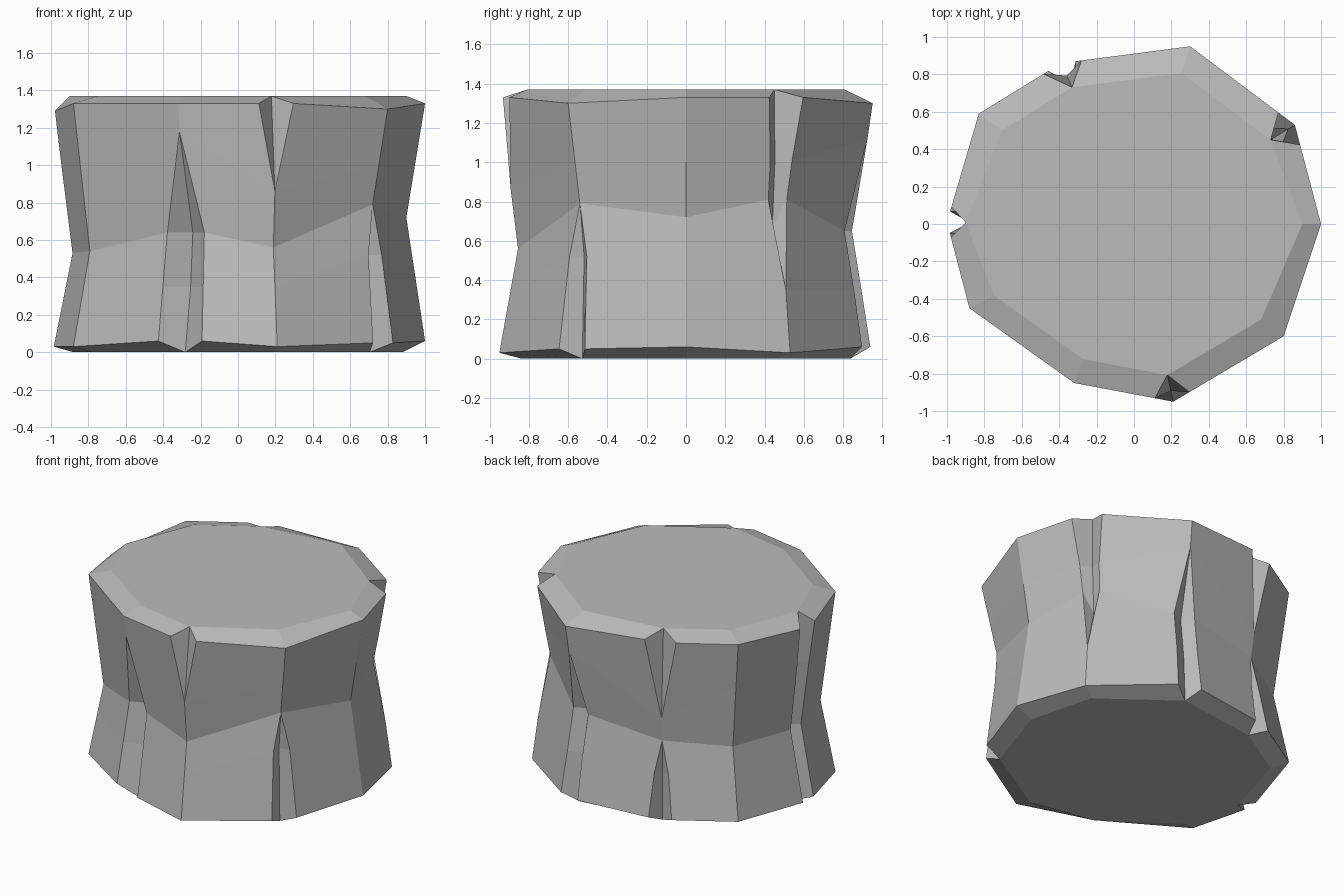
import bpy
import bmesh
from mathutils import Vector

cube = bpy.data.objects.get("Cube")
if cube:
    bpy.data.objects.remove(cube)

HEIGHT = 1.37
WAIST_SCALE = 0.9

# Corner outline, clockwise: x, y, foot height, waist height, upper rim height
CORNERS = [
    (1, 0, .06, .72, 1.33), (.8, -.6, .05, .79, 1.3),
    (.21, -.95, .03, .56, 1.33), (-.32, -.85, .06, .64, 1.33),
    (-.88, -.45, .03, .54, 1.33), (-1, .01, .03, .53, 1.29),
    (-.83, .59, .05, .55, 1.33), (-.39, .86, .05, .58, 1.33),
    (.3, .95, .06, .65, 1.3), (.86, .53, .03, .81, 1.33),
]

# Cracks by corner: half widths at foot, low, waist, upper and rim
CRACKS = {
    1: (.09, .06, 0, 0, 0),
    2: (0, 0, 0, 0, .1),
    3: (.13, .12, .11, 0, 0),
    5: (.06, .06, .06, .07, .085),
    7: (.08, .05, 0, 0, .11),
    8: (.09, .08, .08, 0, 0),
    9: (0, 0, .06, .07, .11),
}
LOW_HEIGHT = {1: .52}
UPPER_HEIGHT = {2: .86, 3: 1.18, 7: .75, 8: 1.12}
CRACK_DROP = {9: .14}


def make_material(name, colour):
    mat = bpy.data.materials.new(name)
    mat.use_nodes = True
    mat.diffuse_color = colour
    mat.node_tree.nodes["Principled BSDF"].inputs["Base Color"].default_value = colour
    return mat


def flat(index):
    x, y = CORNERS[index % len(CORNERS)][:2]
    return Vector((x, y, 0))


def at(point, scale, z):
    return Vector((point.x * scale, point.y * scale, z))


def corner_columns(i):
    """Return left side, crack floor and right side columns of one corner."""
    corner = flat(i)
    foot, waist, rim = CORNERS[i][2:]
    low = LOW_HEIGHT.get(i, .35)
    upper = UPPER_HEIGHT.get(i, 1.0)
    widths = CRACKS.get(i, (0, 0, 0, 0, 0))
    to_prev = (flat(i - 1) - corner).normalized()
    to_next = (flat(i + 1) - corner).normalized()
    inward = -corner.normalized()
    pinch = 1 - WAIST_SCALE

    base = at(corner, .88, 0)
    top = at(corner, .9 if i in (0, 5) else .85, HEIGHT)
    columns = [[base], [base], [base]]
    for level, z in enumerate((foot, low, waist, upper, rim)):
        # Flare away from the waist towards both rims
        if z < waist:
            scale = WAIST_SCALE + pinch * (waist - z) / (waist - foot)
        else:
            scale = WAIST_SCALE + pinch * (z - waist) / (rim - waist)
        p, w = at(corner, scale, z), widths[level]
        middle = p + inward * w * 1.2
        if w and level == 0:
            middle = base
        elif w and level == 4:
            middle = top
        elif level == 2:
            middle.z -= CRACK_DROP.get(i, 0)
        for column, point in zip(columns, (p + to_prev * w, middle, p + to_next * w)):
            column.append(point)
    for column in columns:
        column.append(top)
    return columns


# Rock body: wall strips between columns, closed by a flat top and base
bm = bmesh.new()
columns = [column for i in range(len(CORNERS)) for column in corner_columns(i)]
grid = [[bm.verts.new(point) for point in column] for column in columns]
for a, b in zip(grid, grid[1:] + grid[:1]):
    for k in range(len(a) - 1):
        bm.faces.new((a[k], a[k + 1], b[k + 1], b[k]))
bm.faces.new([column[-1] for column in reversed(grid[1::3])])
bm.faces.new([column[0] for column in grid[1::3]])
bmesh.ops.remove_doubles(bm, verts=bm.verts, dist=.0005)
bmesh.ops.dissolve_degenerate(bm, edges=bm.edges, dist=.0005)
bmesh.ops.recalc_face_normals(bm, faces=bm.faces)

mesh = bpy.data.meshes.new("rock_block")
bm.to_mesh(mesh)
bm.free()
mesh.materials.append(make_material("stone_grey", (.5, .5, .5, 1)))
rock = bpy.data.objects.new("rock_block", mesh)
bpy.context.collection.objects.link(rock)
